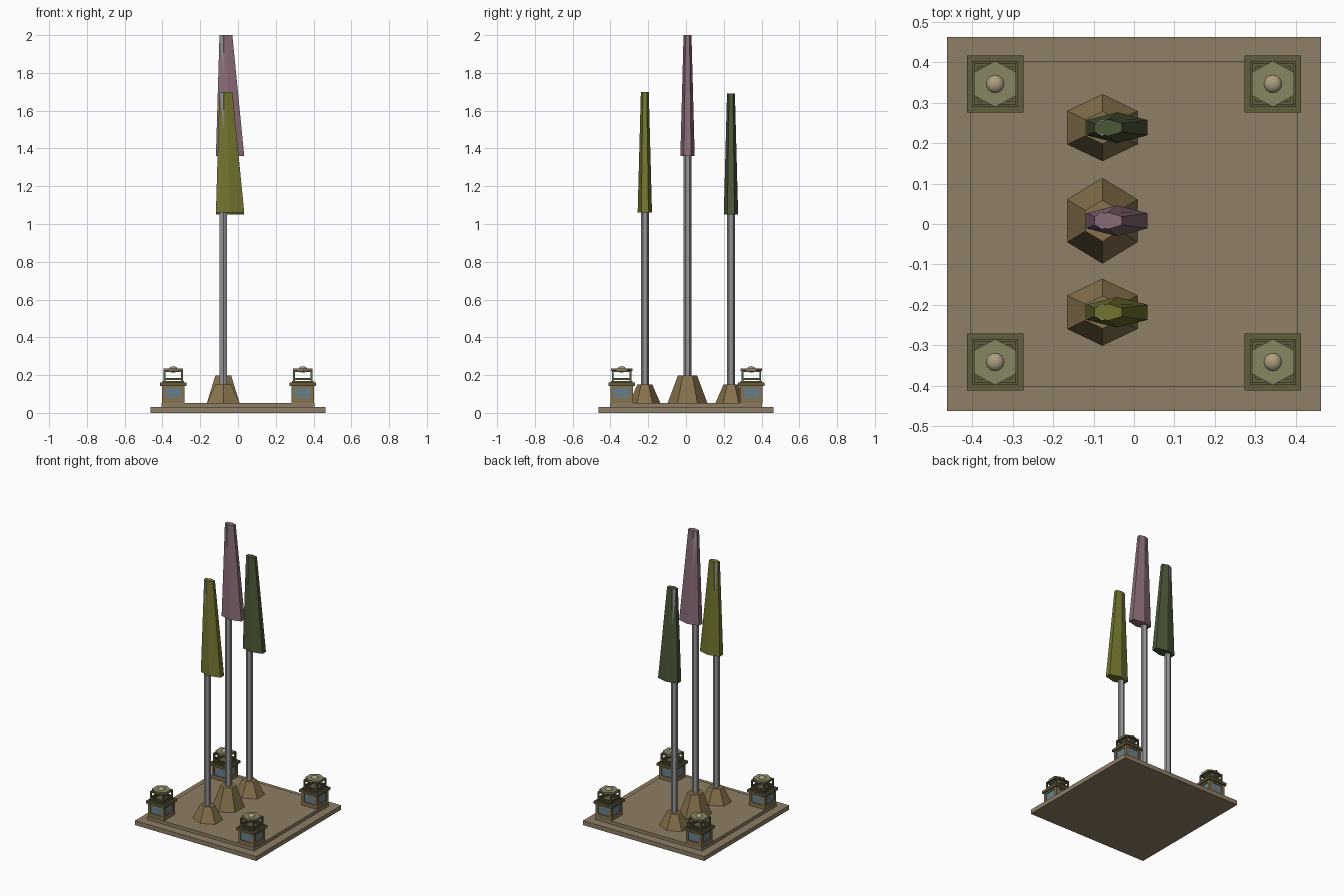
import bpy, bmesh
from math import cos, sin, radians, sqrt

if "Cube" in bpy.data.objects:
    bpy.data.objects.remove(bpy.data.objects["Cube"])


def material(name, r, g, b):
    m = bpy.data.materials.new(name)
    lin = [(c / 255 / 12.92 if c < 11 else ((c / 255 + 0.055) / 1.055) ** 2.4) for c in (r, g, b)]
    m.diffuse_color = (*lin, 1)
    m.use_nodes = True
    m.node_tree.nodes["Principled BSDF"].inputs["Base Color"].default_value = m.diffuse_color
    return m


STONE = material("stone", 142, 126, 102)
BROWN = material("brown", 134, 114, 76)
OLIVE = material("dark_olive", 98, 92, 62)
ROOF = material("roof", 136, 134, 100)
GLASS = material("glass", 105, 128, 138)
KNOB = material("knob", 172, 158, 128)
STEEL = material("steel", 150, 150, 152)
PINK = material("pink", 138, 108, 120)
YELLOW = material("yellow", 116, 116, 48)
GREEN = material("green", 76, 88, 56)


def finish(bm, name, mat):
    bmesh.ops.recalc_face_normals(bm, faces=bm.faces)
    me = bpy.data.meshes.new(name)
    bm.to_mesh(me)
    bm.free()
    me.materials.append(mat)
    ob = bpy.data.objects.new(name, me)
    bpy.context.collection.objects.link(ob)
    return ob


def boxes(name, mat, specs):
    """One object from boxes given as (cx, cy, half_x, half_y, z0, z1)."""
    bm = bmesh.new()
    for cx, cy, hx, hy, z0, z1 in specs:
        vs = bmesh.ops.create_cube(bm, size=2)["verts"]
        for v in vs:
            v.co = (cx + v.co.x * hx, cy + v.co.y * hy, z1 if v.co.z > 0 else z0)
    return finish(bm, name, mat)


def hexagon(name, mat, y, bottom, top):
    """Six-sided frustum, corners on the y axis; ends are (x, half_x, half_y, z)."""
    bm = bmesh.new()
    rings = []
    for cx, hx, hy, z in (bottom, top):
        rings.append([bm.verts.new((cx + hx * cos(radians(30 + 60 * i)) / cos(radians(30)),
                                    y + hy * sin(radians(30 + 60 * i)), z)) for i in range(6)])
    a, b = rings
    bm.faces.new(a)
    bm.faces.new(b)
    for i in range(6):
        j = (i + 1) % 6
        bm.faces.new((a[i], a[j], b[j], b[i]))
    return finish(bm, name, mat)


def square_ring(cx, cy, half, w, z0, z1):
    """Four bars around a square."""
    r = half - w
    return ([(cx, cy + s * r, half, w, z0, z1) for s in (-1, 1)]
            + [(cx + s * r, cy, w, half - 2 * w, z0, z1) for s in (-1, 1)])


def corner_posts(cx, cy, half, w, z0, z1):
    r = half - w
    return [(cx + a * r, cy + b * r, w, w, z0, z1) for a in (-1, 1) for b in (-1, 1)]


# Stepped platform
boxes("platform", STONE, [(0, 0, 0.462, 0.462, 0, 0.03)])
boxes("platform_step", STONE, [(0, 0, 0.405, 0.403, 0.03, 0.052)])

# Flagpoles with hexagonal footings and furled flags
PX = -0.078
for side, y, top, foot_z, foot_y, mat in (("left", -0.218, 1.70, 0.15, 0.083, YELLOW),
                                          ("middle", 0.008, 2.00, 0.198, 0.106, PINK),
                                          ("right", 0.238, 1.69, 0.15, 0.083, GREEN)):
    hexagon(side + "_footing", BROWN, y, (PX, 0.087, foot_y, 0.05), (PX, 0.042, foot_y * 0.48, foot_z))
    hexagon(side + "_pole", STEEL, y, (PX, 0.019, 0.021, 0.05), (PX, 0.019, 0.021, top - 0.002))
    hexagon(side + "_flag", mat, y, (-0.042, 0.075, 0.038, top - 0.64), (-0.064, 0.034, 0.021, top))

# Four lantern turrets in the corners
n = 0
for cx in (-0.343, 0.343):
    for cy in (-0.341, 0.346):
        n += 1
        tag = f"turret_{n}_"
        boxes(tag + "windows", GLASS, [(cx, cy, 0.054, 0.054, 0.06, 0.142)])
        boxes(tag + "walls", BROWN,
              [(cx, cy, 0.06, 0.06, 0.05, 0.078)] + corner_posts(cx, cy, 0.06, 0.009, 0.078, 0.133)
              + [(cx, cy, 0.06, 0.06, 0.133, 0.144)])
        boxes(tag + "ledge", OLIVE, [(cx, cy, 0.07, 0.07, 0.143, 0.16)])
        boxes(tag + "cage", OLIVE,
              square_ring(cx, cy, 0.057, 0.005, 0.16, 0.168)
              + corner_posts(cx, cy, 0.052, 0.005, 0.16, 0.222)
              + square_ring(cx, cy, 0.052, 0.004, 0.175, 0.185)
              + square_ring(cx, cy, 0.052, 0.005, 0.216, 0.224))
        hexagon(tag + "roof", ROOF, cy, (cx, 0.052, 0.057, 0.223), (cx, 0.052, 0.057, 0.234))
        bm = bmesh.new()
        bmesh.ops.create_uvsphere(bm, u_segments=16, v_segments=8, radius=0.023)
        for v in bm.verts:
            v.co = (cx + v.co.x, cy + v.co.y, 0.23 + v.co.z * 0.75)
        for f in bm.faces:
            f.smooth = True
        finish(bm, tag + "knob", KNOB)
